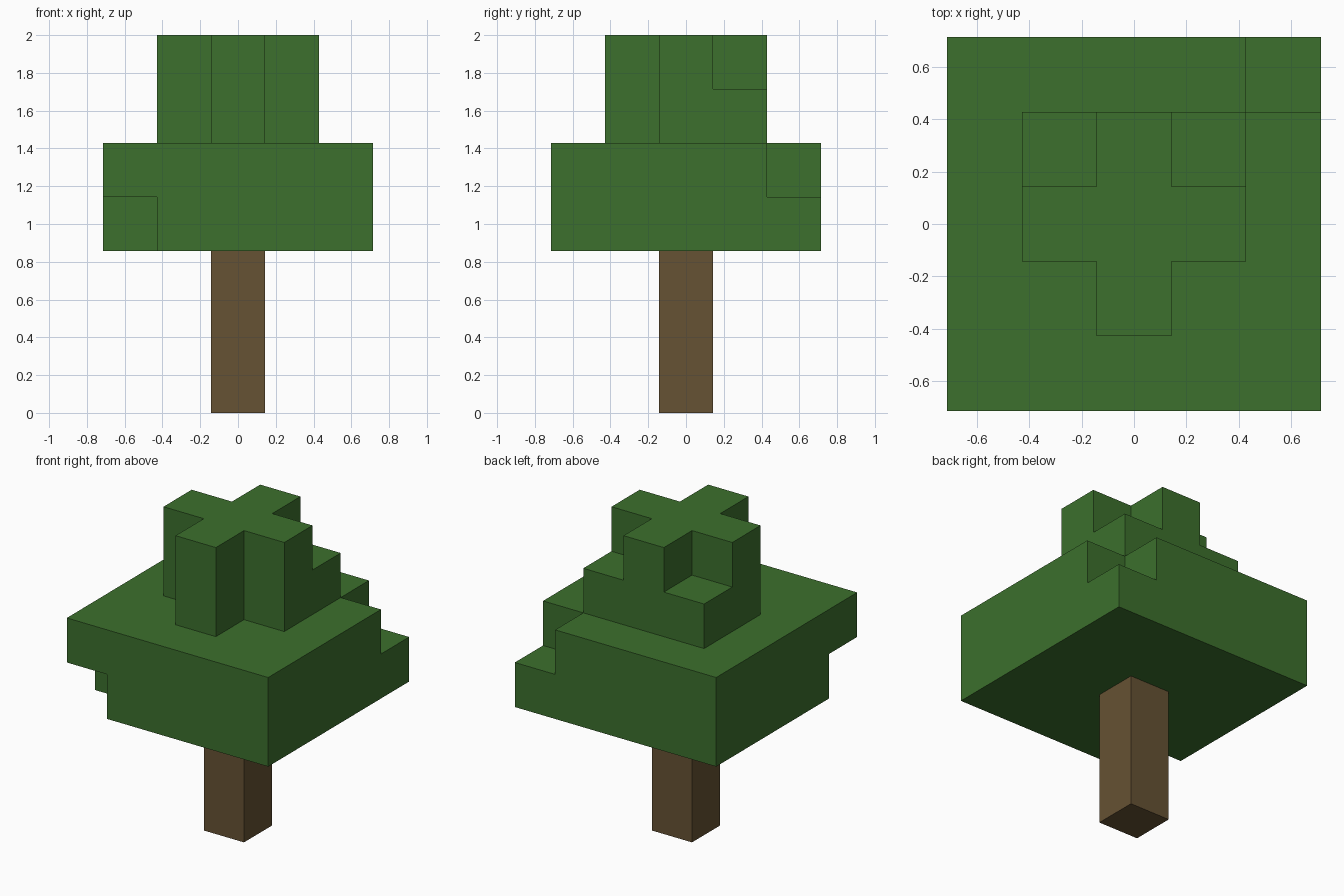
import bpy
import bmesh
from mathutils import Vector

if "Cube" in bpy.data.objects:
    bpy.data.objects.remove(bpy.data.objects["Cube"], do_unlink=True)

U = 2 / 7  # edge of one block; the tree is seven blocks tall


def make_material(name, colour):
    mat = bpy.data.materials.new(name)
    mat.use_nodes = True
    mat.diffuse_color = colour
    mat.node_tree.nodes["Principled BSDF"].inputs["Base Color"].default_value = colour
    return mat


def layer(radius, levels):
    """Square slab of block cells centred on the trunk axis."""
    span = range(-radius, radius + 1)
    return {(x, y, z) for x in span for y in span for z in levels}


def block_object(name, cells, mat):
    """Closed outer skin of a set of block cells, flat areas merged."""
    bm = bmesh.new()
    for cell in cells:
        centre = Vector(cell) + Vector((0, 0, 0.5))
        for axis in range(3):
            for sign in (-1, 1):
                n = Vector((0, 0, 0))
                n[axis] = sign
                if tuple(c + int(d) for c, d in zip(cell, n)) in cells:
                    continue
                a = Vector((0, 0, 0))
                a[(axis + 1) % 3] = 0.5
                b = n.cross(a)
                mid = centre + n / 2
                corners = (mid - a - b, mid + a - b, mid + a + b, mid - a + b)
                bm.faces.new([bm.verts.new(c * U) for c in corners])
    bmesh.ops.remove_doubles(bm, verts=bm.verts, dist=0.001)
    bmesh.ops.dissolve_limit(bm, angle_limit=0.01, verts=bm.verts, edges=bm.edges)
    mesh = bpy.data.meshes.new(name)
    bm.to_mesh(mesh)
    bm.free()
    mesh.materials.append(mat)
    obj = bpy.data.objects.new(name, mesh)
    bpy.context.collection.objects.link(obj)
    return obj


bark = make_material("bark brown", (0.133, 0.084, 0.033, 1))
leaf = make_material("leaf green", (0.045, 0.162, 0.026, 1))

# Trunk: a single column of blocks
block_object("trunk", layer(0, range(3)), bark)

# Foliage: wide lower slab with two chipped corners
foliage = layer(2, (3, 4)) - {(-2, -2, 3), (2, 2, 4)}

# Crown: front corners open at both levels, back corners only at the top
crown = layer(1, (5, 6))
for side in (-1, 1):
    crown -= {(side, -1, 5), (side, -1, 6), (side, 1, 6)}

block_object("foliage", foliage | crown, leaf)
